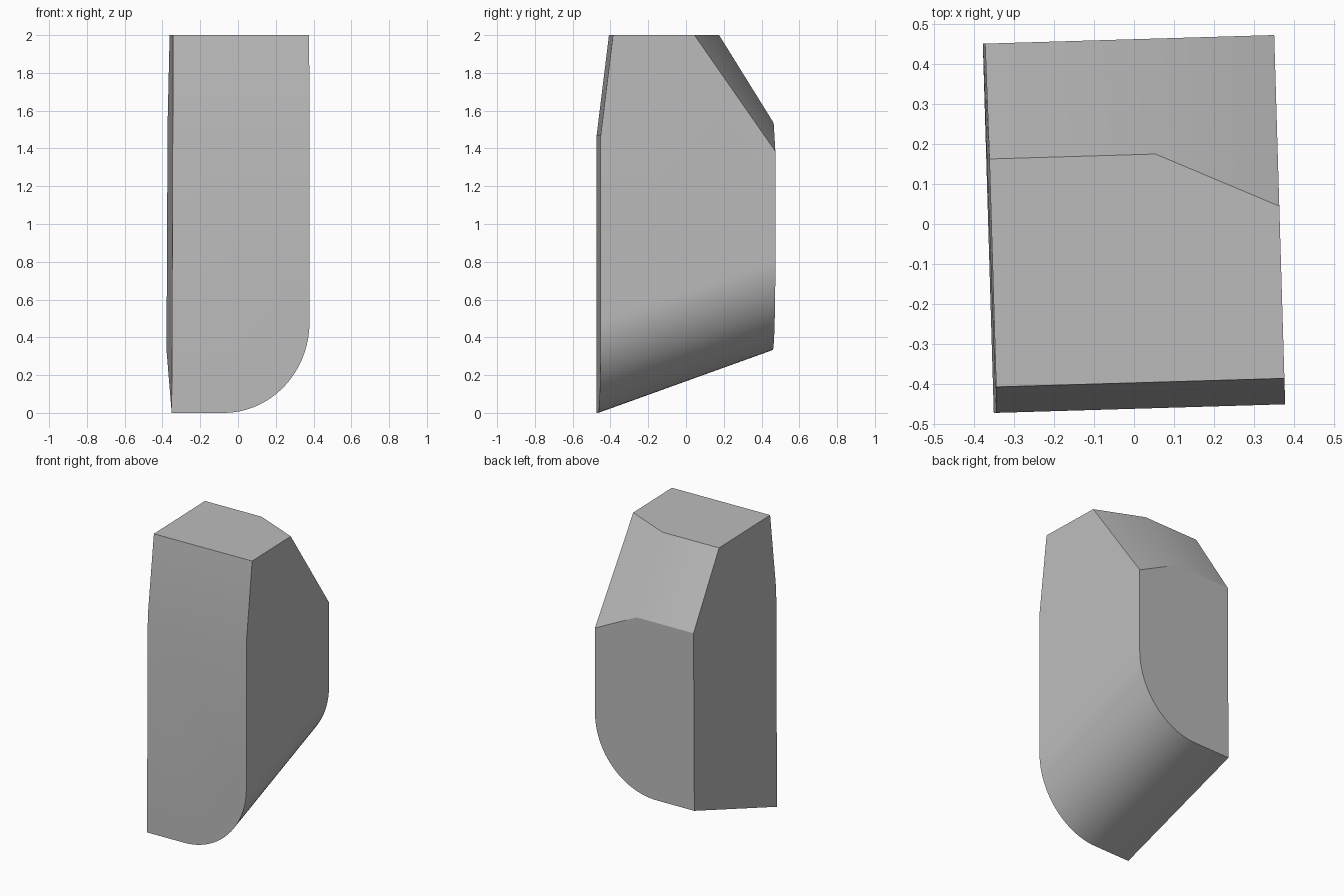
import bpy, bmesh, math
from mathutils import Vector, Matrix

cube = bpy.data.objects.get("Cube")
if cube:
    bpy.data.objects.remove(cube, do_unlink=True)

W, D, H = 0.365, 0.4625, 2.0      # half width, half depth, height
RX, RZ, STEPS = 0.455, 0.48, 24   # rounded lower corner
SLOPE = 0.36                      # rise of the underside towards the back

grey = bpy.data.materials.new("plain grey")
grey.use_nodes = True
colour = (0.5, 0.5, 0.5, 1)
grey.diffuse_color = colour
grey.node_tree.nodes["Principled BSDF"].inputs["Base Color"].default_value = colour

# Front profile: straight left side, one rounded lower corner
profile = [(-W, 0)]
for i in range(STEPS + 1):
    a = math.pi / 2 * i / STEPS
    profile.append((W - RX + RX * math.sin(a), RZ * (1 - math.cos(a))))
profile += [(W, H), (0.008 - W, H)]

# Extrude front to back, raising the underside as it goes back
bm = bmesh.new()
front = bm.faces.new([bm.verts.new((x, -D, z)) for x, z in profile])
extruded = bmesh.ops.extrude_face_region(bm, geom=[front], use_keep_orig=True)["geom"]
for v in extruded:
    if isinstance(v, bmesh.types.BMVert):
        v.co.y = D
        if v.co.z < 1:
            v.co.z += 2 * D * SLOPE
bmesh.ops.recalc_face_normals(bm, faces=bm.faces)


def slice_off(point, normal):
    """Cut away everything beyond a plane and close the opening."""
    geom = bm.verts[:] + bm.edges[:] + bm.faces[:]
    cut = bmesh.ops.bisect_plane(bm, geom=geom, dist=1e-5, plane_co=point,
                                 plane_no=normal, clear_outer=True)["geom_cut"]
    edges = [e for e in cut if isinstance(e, bmesh.types.BMEdge)]
    bmesh.ops.contextual_create(bm, geom=edges)


# Front taper, back bevel, then the angled bevel at the back corner
slice_off((0, -D, 1.47), (0, -0.53, 0.065))
slice_off((0, D, 1.535), (0, 0.465, 0.289))
a, b, c = Vector((0.06, 0.173, H)), Vector((W, 0.034, H)), Vector((W, D, 1.385))
slice_off(b, (c - b).cross(a - b))

# Line up the lower end of the bevel ridge with its upper end
ridge = min(bm.verts, key=lambda v: (v.co - Vector((0.136, D, 1.535))).length)
ridge.co.x = a.x

# Turn the body slightly about the vertical axis
bmesh.ops.rotate(bm, verts=bm.verts, matrix=Matrix.Rotation(math.radians(1.7), 3, 'Z'))
bmesh.ops.recalc_face_normals(bm, faces=bm.faces)

mesh = bpy.data.meshes.new("block_body")
bm.to_mesh(mesh)
bm.free()
mesh.materials.append(grey)
body = bpy.data.objects.new("block_body", mesh)
bpy.context.collection.objects.link(body)
bpy.context.view_layer.objects.active = body
body.select_set(True)
bpy.ops.object.shade_smooth_by_angle(angle=math.radians(30))
